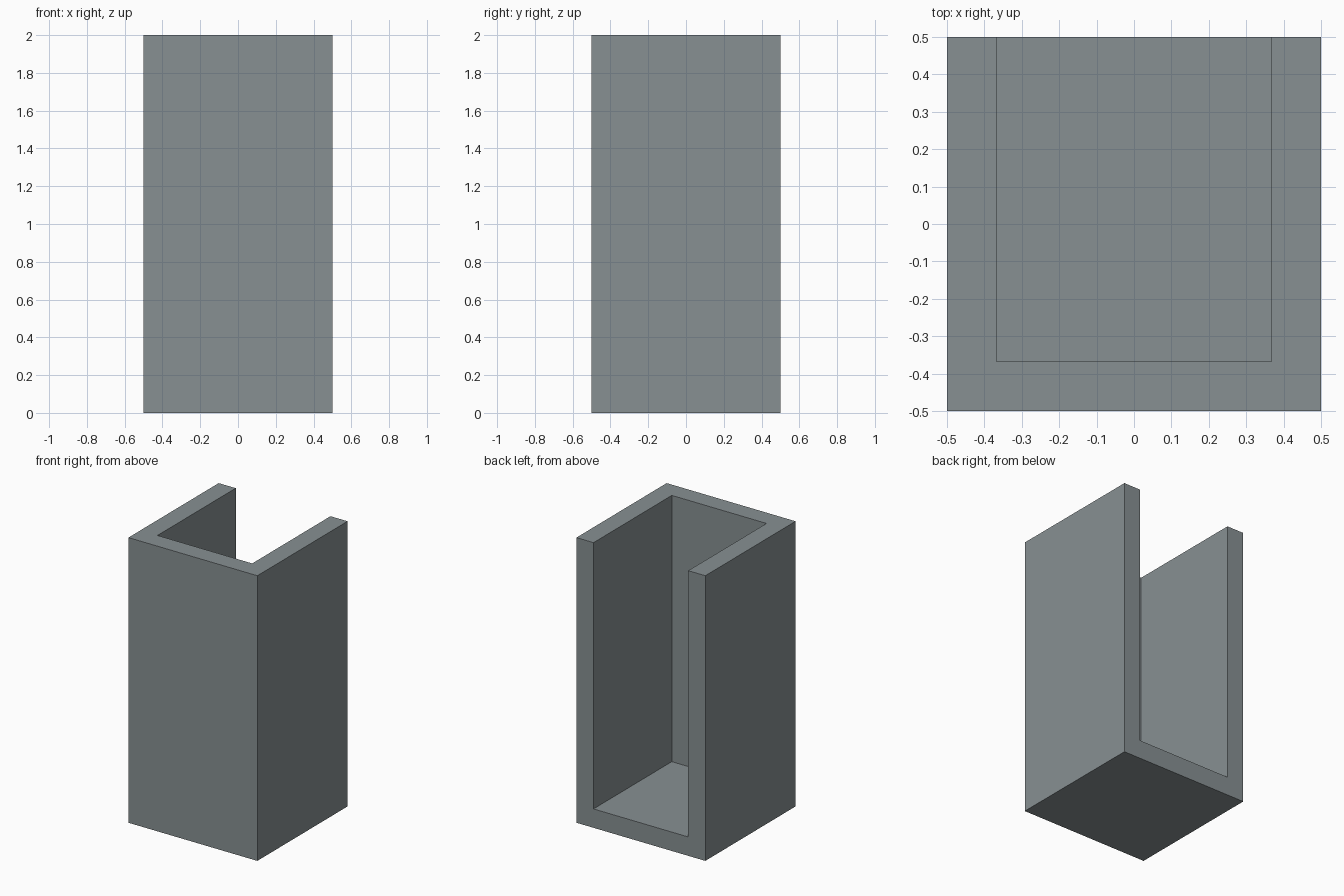
import bpy

if "Cube" in bpy.data.objects:
    bpy.data.objects.remove(bpy.data.objects["Cube"])

WALL = 0.1325  # wall and floor thickness


def box(name, lo, hi):
    size = [b - a for a, b in zip(lo, hi)]
    centre = [(a + b) / 2 for a, b in zip(lo, hi)]
    bpy.ops.mesh.primitive_cube_add(size=1, location=centre)
    obj = bpy.context.object
    obj.name = name
    obj.scale = size
    bpy.ops.object.transform_apply(location=True, rotation=False, scale=True)
    return obj


# Dark slate grey
slate = bpy.data.materials.new("slate_grey")
slate.diffuse_color = (0.245, 0.28, 0.29, 1)
slate.use_nodes = True
slate.node_tree.nodes["Principled BSDF"].inputs["Base Color"].default_value = slate.diffuse_color

# Solid outer block
shell = box("open_box_shell", (-0.5, -0.5, 0), (0.5, 0.5, 2))
shell.data.materials.append(slate)

# Cavity, running out through the top and the back
cavity = box("cavity_cutter", (-0.5 + WALL, -0.5 + WALL, WALL),
             (0.5 - WALL, 0.7, 2.2))
cavity.data.materials.append(slate)

cut = shell.modifiers.new("cavity", 'BOOLEAN')
cut.operation = 'DIFFERENCE'
cut.solver = 'EXACT'
cut.object = cavity
bpy.context.view_layer.objects.active = shell
bpy.ops.object.modifier_apply(modifier=cut.name)
bpy.data.objects.remove(cavity, do_unlink=True)
